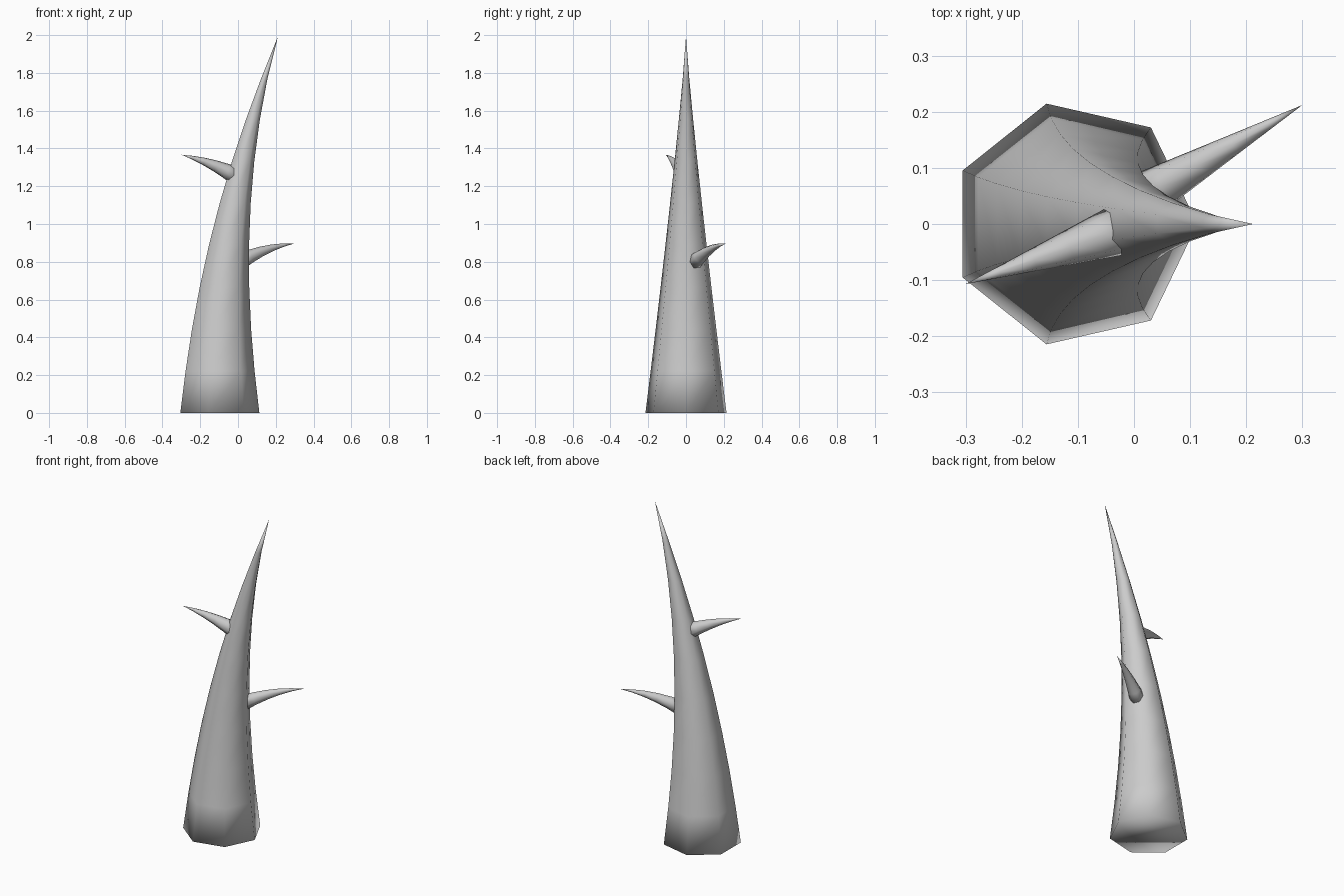
import bpy, bmesh, math
from mathutils import Vector

if "Cube" in bpy.data.objects:
    bpy.data.objects.remove(bpy.data.objects["Cube"])

grey = bpy.data.materials.new("stone grey")
grey.diffuse_color = (0.6, 0.6, 0.6, 1)
grey.use_nodes = True
grey.node_tree.nodes["Principled BSDF"].inputs["Base Color"].default_value = grey.diffuse_color


def tapered_horn(name, rings, tip, u_axis, sides, phase=0.0):
    """Loft smooth rings of (centre, radius, second axis) to a point, with a closed base."""
    bm = bmesh.new()
    loops = []
    for centre, radius, v_axis in rings:
        loops.append([bm.verts.new(centre + radius * (
            math.cos(a) * u_axis + math.sin(a) * v_axis))
            for a in (phase + math.tau * i / sides for i in range(sides))])
    for lower, upper in zip(loops, loops[1:]):
        for i in range(sides):
            j = (i + 1) % sides
            bm.faces.new((lower[i], lower[j], upper[j], upper[i]))
    point = bm.verts.new(tip)
    for i in range(sides):
        bm.faces.new((loops[-1][i], loops[-1][(i + 1) % sides], point))
    bm.faces.new(loops[0][::-1])
    bmesh.ops.recalc_face_normals(bm, faces=bm.faces)
    for face in bm.faces:
        face.smooth = True
    mesh = bpy.data.meshes.new(name)
    bm.to_mesh(mesh)
    bm.free()
    mesh.materials.append(grey)
    obj = bpy.data.objects.new(name, mesh)
    bpy.context.collection.objects.link(obj)


# Main horn: seven-sided, narrowing and leaning towards +x
HEIGHT, STEPS = 1.995, 9
trunk = []
for k in range(STEPS):
    t = k / STEPS
    trunk.append((Vector((-0.107 + 0.319 * t ** 2.2, 0, HEIGHT * t)),
                  0.22 * (1 - t) ** 1.15, Vector((0, 1, 0))))
tapered_horn("main_horn", trunk, Vector((0.212, 0, HEIGHT)), Vector((1, 0, 0)), 7)


def thorn(name, start, tip, radius, bulge):
    """Side thorn that rises, then flattens out towards its point."""
    start, tip = Vector(start), Vector(tip)
    span = tip - start
    side = Vector((-span.y, span.x, 0)).normalized()
    rings = []
    for k in range(5):
        t = k / 5
        centre = start + span * t + Vector((0, 0, 4 * bulge * t * (1 - t)))
        tangent = span + Vector((0, 0, 4 * bulge * (1 - 2 * t)))
        rings.append((centre, radius * (1 - t), tangent.cross(side).normalized()))
    tapered_horn(name, rings, tip, side, 7, math.pi / 2)


# Side thorns
thorn("upper_thorn", (-0.005, -0.003, 1.25), (-0.30, -0.107, 1.367), 0.05, 0.012)
thorn("lower_thorn", (0.0, 0.04, 0.795), (0.30, 0.212, 0.897), 0.046, 0.018)
